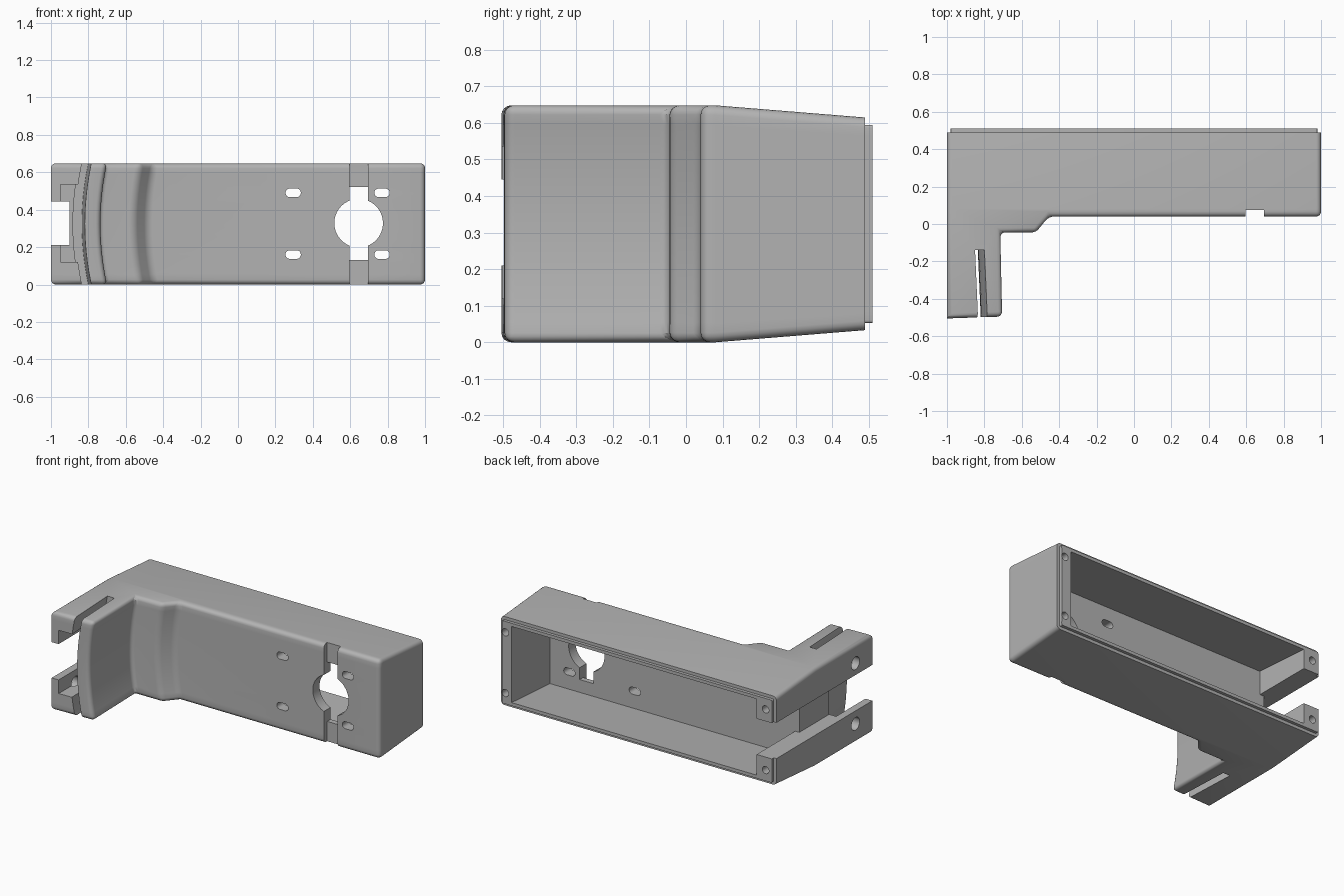
import bpy, bmesh, math
from mathutils import Matrix

old = bpy.data.objects.get("Cube")
if old:
    bpy.data.objects.remove(old, do_unlink=True)

MID = 0.324      # mid height, also half the height
BOW = 0.035      # depth of the bowed surfaces at mid height
BEND = 0.08      # the housing tapers behind this y

grey = bpy.data.materials.new("plain_grey")
grey.use_nodes = True
grey.diffuse_color = (0.45, 0.45, 0.45, 1)
grey.node_tree.nodes["Principled BSDF"].inputs["Base Color"].default_value = grey.diffuse_color


def to_object(name, bm):
    bmesh.ops.recalc_face_normals(bm, faces=bm.faces)
    mesh = bpy.data.meshes.new(name)
    bm.to_mesh(mesh)
    bm.free()
    mesh.materials.append(grey)
    ob = bpy.data.objects.new(name, mesh)
    bpy.context.collection.objects.link(ob)
    return ob


def loft(profile, half, layers=1, bowed=()):
    """Extrude a plan profile in z; the listed points follow a shallow arc."""
    bm = bmesh.new()
    rings = []
    for k in range(layers + 1):
        dz = half * (2 * k / layers - 1)
        shift = -BOW * (1 - (dz / MID) ** 2)
        rings.append([bm.verts.new((x + (shift if i in bowed else 0), y, MID + dz))
                      for i, (x, y) in enumerate(profile)])
    n = len(profile)
    for a, b in zip(rings, rings[1:]):
        for i in range(n):
            j = (i + 1) % n
            bm.faces.new((a[i], a[j], b[j], b[i]))
    bm.faces.new(rings[0][::-1])
    bm.faces.new(rings[-1])
    return bm


def taper(bm):
    for v in bm.verts:
        if v.co.y > BEND:
            v.co.z = MID + (v.co.z - MID) * (1 - 0.25 * (v.co.y - BEND))


def box(x0, x1, y0, y1, z0, z1):
    bm = bmesh.new()
    bmesh.ops.create_cube(bm, size=1)
    bmesh.ops.scale(bm, vec=(x1 - x0, y1 - y0, z1 - z0), verts=bm.verts)
    bmesh.ops.translate(bm, vec=((x0 + x1) / 2, (y0 + y1) / 2, (z0 + z1) / 2), verts=bm.verts)
    return bm


def bore(cx, cz, r, y0, y1, half=0.0, steps=32):
    """Round or elongated hole running along y."""
    bm = bmesh.new()
    ends = []
    for y in (y0, y1):
        ring = []
        for k in range(steps):
            a = math.tau * (k + 0.5) / steps
            side = half if math.cos(a) > 0 else -half
            ring.append(bm.verts.new((cx + side + r * math.cos(a), y, cz + r * math.sin(a))))
        ends.append(ring)
    a, b = ends
    for i in range(steps):
        j = (i + 1) % steps
        bm.faces.new((a[i], a[j], b[j], b[i]))
    bm.faces.new(a)
    bm.faces.new(b[::-1])
    return bm


# Housing and arm as one bowed, tapered solid
plan = [(-1, -0.505), (-0.70, -0.495), (-0.71, -0.045), (-0.52, -0.045),
        (-0.45, 0.04), (1, 0.04), (1, 0.49), (-1, 0.49)]
bm = loft(plan, MID, 12, bowed=(1, 2, 3, 4))
bmesh.ops.bisect_plane(bm, geom=bm.verts[:] + bm.edges[:] + bm.faces[:],
                       plane_co=(0, BEND, 0), plane_no=(0, 1, 0))
taper(bm)
bmesh.ops.recalc_face_normals(bm, faces=bm.faces)


def is_rounded(e):
    p, q = (v.co for v in e.verts)
    back = min(p.y, q.y) > 0.48
    arm_corner = max(p.x, q.x) < -0.99 and abs(p.z - q.z) > 0.01 and max(p.y, q.y) < 0
    return e.calc_face_angle(0) > 0.5 and not back and not arm_corner


bmesh.ops.bevel(bm, geom=[e for e in bm.edges if is_rounded(e)], offset=0.026,
                segments=4, profile=0.5, affect='EDGES', clamp_overlap=True)


# Raised lip around the open back
def back_faces():
    return [f for f in bm.faces if f.normal.y > 0.9 and f.calc_center_median().y > 0.48]


bm.normal_update()
bmesh.ops.dissolve_faces(bm, faces=back_faces())
bm.normal_update()
rim = back_faces()
bmesh.ops.inset_region(bm, faces=rim, thickness=0.02)
raised = bmesh.ops.extrude_face_region(bm, geom=rim)["geom"]
bmesh.ops.delete(bm, geom=rim, context='FACES')
bmesh.ops.translate(bm, vec=(0, 0.02, 0),
                    verts=[g for g in raised if isinstance(g, bmesh.types.BMVert)])
housing = to_object("housing", bm)

# Main cavity
cavity = loft([(-0.87, 0.11), (0.91, 0.11), (0.91, 0.6), (-0.87, 0.6)], 0.28)
taper(cavity)
cutters = [cavity]

# Channel along the arm side, opening into the cavity, and the wide pocket at the arm end
cutters.append(box(-1.1, -0.9, -0.7, 0.7, 0.21, 0.445))
cutters.append(box(-0.92, -0.82, 0.11, 0.7, 0.21, 0.445))
cutters.append(box(-0.95, -0.84, -0.7, -0.2, 0.12, 0.535))

# Bowed slot through the arm
cutters.append(loft([(-0.85, -0.14), (-0.83, -0.6), (-0.78, -0.6), (-0.80, -0.14)],
                    0.36, 14, bowed=range(4)))

# Front groove with its round and straight opening
cutters.append(box(0.595, 0.695, -0.1, 0.075, -0.1, 0.8))
cutters.append(box(0.595, 0.695, 0.0, 0.2, 0.13, 0.52))
cutters.append(bore(0.645, 0.328, 0.13, -0.05, 0.2, steps=48))

for z in (0.16, 0.49):
    for x in (0.295, 0.77):
        cutters.append(bore(x, z, 0.023, -0.05, 0.2, half=0.018))

# Screw holes in the back posts and in the arm side
for z in (0.125, 0.523):
    for x in (-0.935, 0.955):
        cutters.append(bore(x, z, 0.024, 0.3, 0.6, steps=24))
    side = bore(-0.33, z, 0.042, 0.93, 1.1, steps=24)
    bmesh.ops.rotate(side, cent=(0, 0, 0), matrix=Matrix.Rotation(math.pi / 2, 3, 'Z'),
                     verts=side.verts)
    cutters.append(side)

bpy.ops.object.select_all(action='DESELECT')
bpy.context.view_layer.objects.active = housing
housing.select_set(True)
for c in cutters:
    tool = to_object("cutter", c)
    tool.hide_render = True
    mod = housing.modifiers.new("cut", 'BOOLEAN')
    mod.operation = 'DIFFERENCE'
    mod.solver = 'EXACT'
    mod.object = tool
    bpy.ops.object.modifier_apply(modifier=mod.name)
    bpy.data.objects.remove(tool, do_unlink=True)

bpy.ops.object.shade_smooth_by_angle(angle=math.radians(30))
